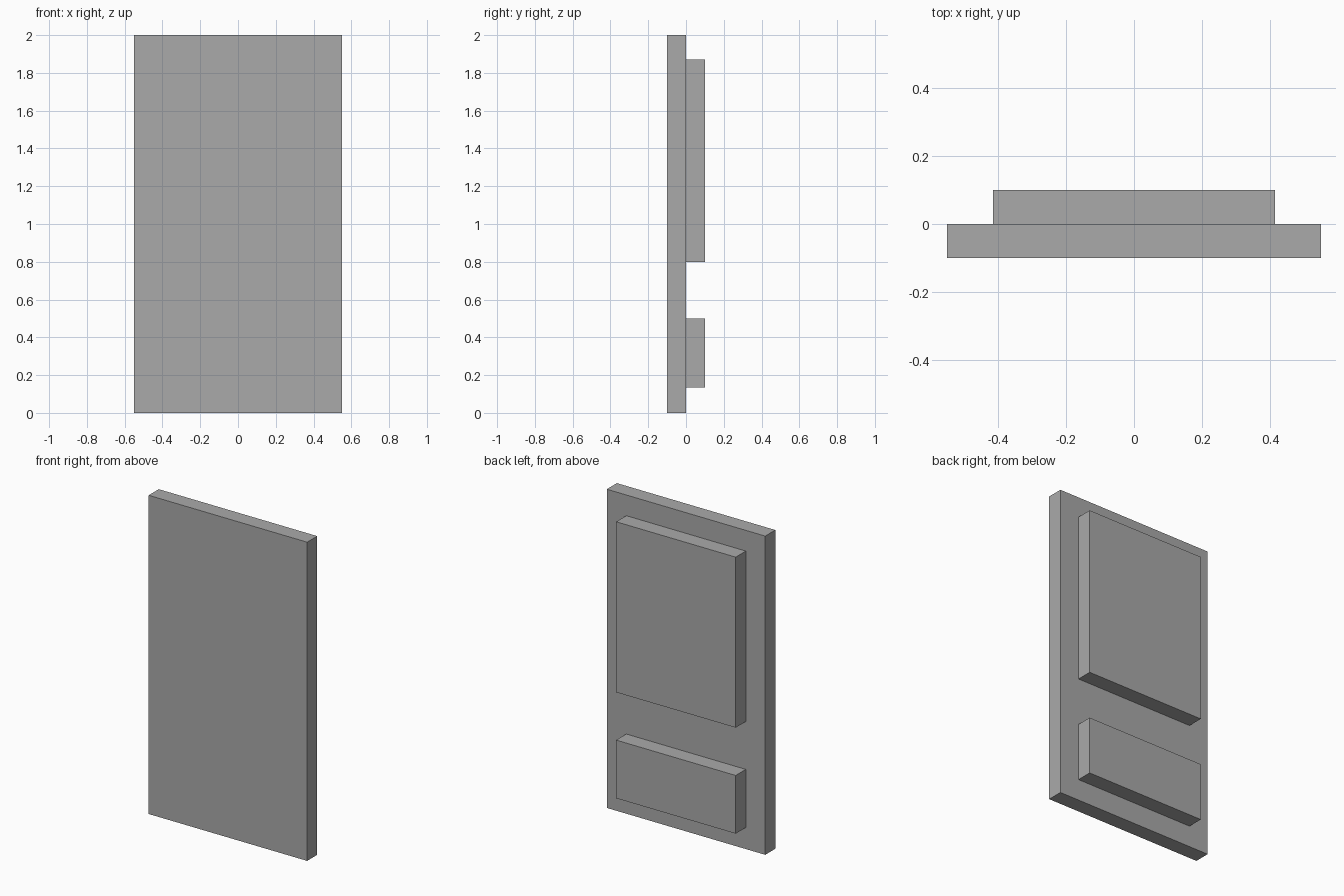
import bpy

cube = bpy.data.objects.get("Cube")
if cube:
    bpy.data.objects.remove(cube, do_unlink=True)

# Single grey paint
GREY = (0.4, 0.4, 0.4, 1.0)
paint = bpy.data.materials.new("grey_paint")
paint.use_nodes = True
paint.diffuse_color = GREY
for node in paint.node_tree.nodes:
    if node.type == 'BSDF_PRINCIPLED':
        node.inputs["Base Color"].default_value = GREY


def box(name, half_width, y_range, z_range):
    """Flat-sided block centred on x, between the given y and z limits."""
    (y0, y1), (z0, z1) = y_range, z_range
    bpy.ops.mesh.primitive_cube_add(size=1, location=(0, (y0 + y1) / 2, (z0 + z1) / 2))
    obj = bpy.context.object
    obj.name = obj.data.name = name
    obj.scale = (2 * half_width, y1 - y0, z1 - z0)
    bpy.ops.object.transform_apply(location=False, rotation=False, scale=True)
    obj.data.materials.append(paint)
    return obj


# Door slab with two raised panels on its back
box("door_slab", 0.55, (-0.1, 0), (0, 2))
box("upper_panel", 0.415, (0, 0.1), (0.8, 1.87))
box("lower_panel", 0.415, (0, 0.1), (0.135, 0.5))
